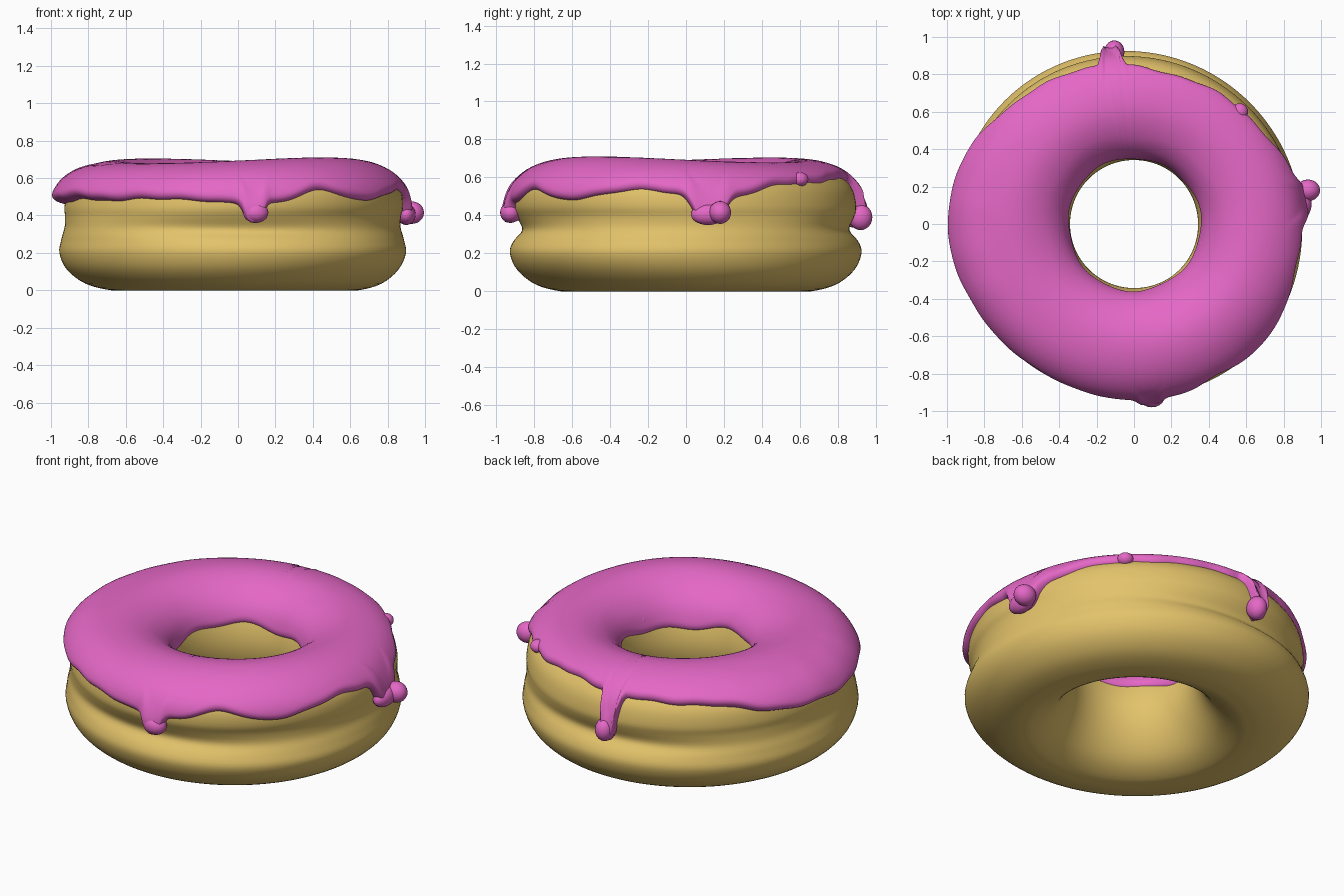
import bpy, bmesh, math
from math import sin, cos, radians, pi, exp, sqrt

cube = bpy.data.objects.get("Cube")
if cube:
    bpy.data.objects.remove(cube)


def material(name, rgb):
    m = bpy.data.materials.new(name)
    m.use_nodes = True
    col = (*rgb, 1)
    m.diffuse_color = col
    m.node_tree.nodes["Principled BSDF"].inputs["Base Color"].default_value = col
    return m


dough_mat = material("golden dough", (0.77, 0.545, 0.145))
icing_mat = material("pink icing", (0.78, 0.137, 0.565))

# Dough cross-section (radius, height): bottom, up the outside, over the top, down the hole
PROFILE = [(0.66, 0.0), (0.79, 0.035), (0.885, 0.11), (0.925, 0.2), (0.912, 0.27),
           (0.888, 0.33), (0.895, 0.39), (0.905, 0.45), (0.885, 0.54), (0.82, 0.61),
           (0.72, 0.652), (0.6, 0.66), (0.49, 0.625), (0.405, 0.56), (0.362, 0.47),
           (0.342, 0.36), (0.357, 0.25), (0.405, 0.14), (0.475, 0.055), (0.57, 0.005)]
WAIST, SHOULDER, TOP, HOLE = 5, 8, 11, 15
# Icing edge height outside, every 15 degrees from +x
EDGE = [0.51, 0.49, 0.55, 0.565, 0.58, 0.59, 0.585, 0.57, 0.57, 0.555, 0.51, 0.475,
        0.465, 0.475, 0.485, 0.48, 0.485, 0.485, 0.46, 0.47, 0.53, 0.485, 0.5, 0.535]
# Drips: angle, angular half width, lowest height, extra thickness
DRIPS = [(277, 3.8, 0.375, 0.05), (7.5, 6.5, 0.37, 0.035), (96, 3.2, 0.34, 0.05)]
SWELL = radians(315)


def spline(values, u):
    """Closed Catmull-Rom through scalar values."""
    n, i = len(values), math.floor(u)
    t = u - i
    a, b, c, d = (values[(i + k) % n] for k in (-1, 0, 1, 2))
    return b + 0.5 * t * (c - a + t * (2 * a - 5 * b + 4 * c - d + t * (3 * (b - c) + d - a)))


RADII = [p[0] for p in PROFILE]
HEIGHTS = [p[1] for p in PROFILE]


def bump(x, centre, width):
    return exp(-((x - centre) / width) ** 2)


def section(u, ang):
    """Radius and height on the dough, with uneven waist, shoulder and top."""
    r, z = spline(RADII, u), max(0, spline(HEIGHTS, u))
    waist, shoulder = bump(u, WAIST, 0.9), bump(u, SHOULDER, 1.8)
    base, top = bump(u, 3, 1.5), bump(u, TOP, 2)
    lean, oval = cos(ang - SWELL), cos(2 * (ang - SWELL))
    # One side of the ring is pushed outward
    push = bump((ang - SWELL + pi) % (2 * pi) - pi, 0, 0.6)
    r += waist * (0.018 * cos(2 * ang) - 0.008 * cos(4 * ang))
    r += shoulder * 0.014 * (lean + oval) + base * (0.008 * oval + 0.016 * push)
    r += push * 0.035 * bump(u, 11, 2.5)
    z += waist * 0.008 * sin(2 * ang + 1) + top * (0.013 * oval + 0.006 * push)
    return r, z


def place(r, z, ang):
    shift = -0.03 * min(1, max(0, (r - 0.35) / 0.55))
    return (r * cos(ang) + shift, r * sin(ang), z)


def solve(height, ang, lo, hi):
    """Profile position at a height, rising from lo to hi."""
    for _ in range(24):
        mid = (lo + hi) / 2
        if section(mid, ang)[1] < height:
            lo = mid
        else:
            hi = mid
    return lo


def finish(name, bm, mat):
    for f in bm.faces:
        f.smooth = True
    me = bpy.data.meshes.new(name)
    bm.to_mesh(me)
    bm.free()
    me.materials.append(mat)
    ob = bpy.data.objects.new(name, me)
    bpy.context.scene.collection.objects.link(ob)


def ring_mesh(name, columns, mat, closed):
    """Join profile columns around the axis into a smooth skin."""
    bm = bmesh.new()
    cols = [[bm.verts.new(p) for p in c] for c in columns]
    m = len(cols[0])
    for i, a in enumerate(cols):
        b = cols[(i + 1) % len(cols)]
        for j in range(m if closed else m - 1):
            k = (j + 1) % m
            bm.faces.new((a[j], b[j], b[k], a[k]))
    bmesh.ops.recalc_face_normals(bm, faces=bm.faces)
    finish(name, bm, mat)


# Dough ring
columns = []
for i in range(128):
    ang = 2 * pi * i / 128
    columns.append([place(*section(j / 4, ang), ang) for j in range(4 * len(PROFILE))])
ring_mesh("dough_ring", columns, dough_mat, True)


def icing_column(ang):
    deg = math.degrees(ang)
    edge = spline(EDGE, deg / 15) + 0.004 * sin(11 * ang) + 0.003 * sin(23 * ang + 1)
    extra = 0
    for a, width, low, thick in DRIPS:
        gap = (deg - a + 180) % 360 - 180
        w = exp(-abs(gap / width) ** 3)
        edge += (low - edge) * w
        extra = max(extra, thick * w)
    inner = 0.46 + 0.015 * sin(3 * ang + 1) + 0.01 * sin(7 * ang)
    u0 = solve(edge, ang, WAIST - 0.5, TOP)
    u1 = solve(inner, ang, HOLE, TOP)
    n = 44
    us = [u0 + (u1 - u0) * (1 - cos(pi * j / n)) / 2 for j in range(n + 1)]
    pts = [section(u, ang) for u in us]
    lens = [0]
    for p, q in zip(pts, pts[1:]):
        lens.append(lens[-1] + math.dist(p, q))
    # Thicker on the side where the icing slid outward
    slide = 0.052 * max(0, cos(ang - radians(182))) ** 5
    out = []
    for u, (r, z), s in zip(us, pts, lens):
        a, b = section(u - 0.05, ang), section(u + 0.05, ang)
        dr, dz = b[0] - a[0], b[1] - a[1]
        ln = math.hypot(dr, dz)
        near = max(0, 1 - s / 0.16)
        left = lens[-1] - s
        thick = 0.03 - 0.015 * max(0, 1 - left / 0.2)
        thick += slide * max(0, 1 - s / 0.25) + (0.004 + extra) * near
        d = min(1, min(s, left) / 0.04)
        off = -0.012 + (thick + 0.012) * sqrt(1 - (1 - d) ** 2)
        out.append(place(r + off * dz / ln, z - off * dr / ln, ang))
    return out


# Icing skin with a wavy edge and drips
ring_mesh("icing", [icing_column(2 * pi * i / 360) for i in range(360)], icing_mat, False)


def blob(name, loc, size):
    bm = bmesh.new()
    bmesh.ops.create_icosphere(bm, subdivisions=3, radius=1)
    bmesh.ops.scale(bm, vec=size, verts=bm.verts)
    bmesh.ops.translate(bm, vec=loc, verts=bm.verts)
    finish(name, bm, icing_mat)


# Heavy drip tips and small lumps on the icing
blob("front_drip_tip", (0.095, -0.925, 0.415), (0.068, 0.055, 0.055))
blob("left_drip_tip", (0.93, 0.18, 0.415), (0.065, 0.058, 0.06))
blob("left_drip_run", (0.9, 0.115, 0.405), (0.05, 0.09, 0.056))
blob("back_drip_tip", (-0.105, 0.92, 0.39), (0.054, 0.062, 0.068))
blob("back_left_lump", (0.565, 0.6, 0.59), (0.045, 0.045, 0.038))
blob("hole_lump", (0.375, -0.12, 0.5), (0.03, 0.05, 0.06))
